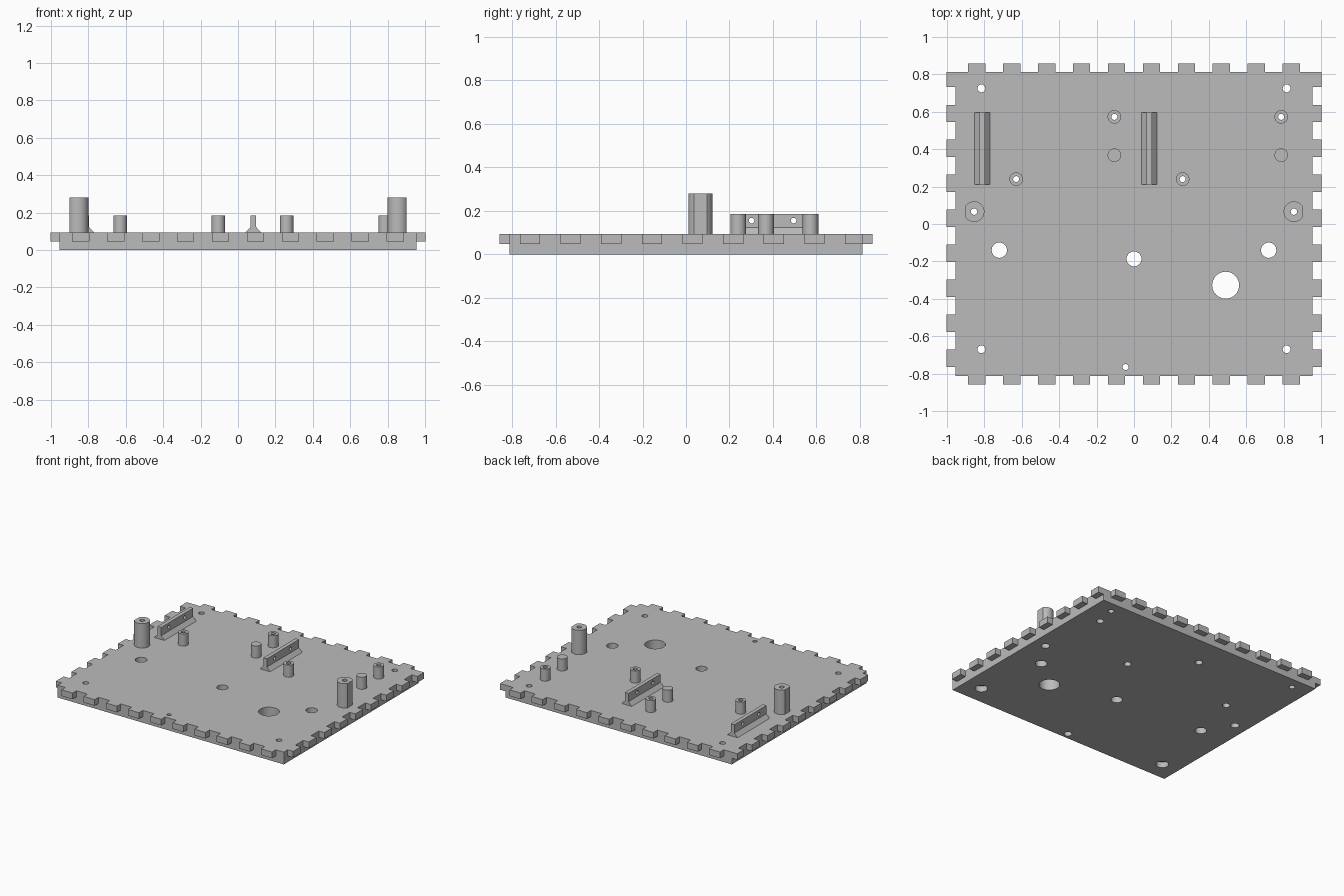
import bpy, bmesh, math

if "Cube" in bpy.data.objects:
    bpy.data.objects.remove(bpy.data.objects["Cube"])

grey = bpy.data.materials.new("plain_grey")
grey.diffuse_color = (0.5, 0.5, 0.5, 1)
grey.use_nodes = True
grey.node_tree.nodes["Principled BSDF"].inputs["Base Color"].default_value = grey.diffuse_color

TOP, MID = 0.094, 0.047          # plate top, underside of tabs
BX, BY, TAB = 0.955, 0.812, 0.0465
PITCH, HALF = 0.187, 0.0465      # tab spacing and half width


def make(name, bm):
    bmesh.ops.recalc_face_normals(bm, faces=bm.faces)
    me = bpy.data.meshes.new(name)
    bm.to_mesh(me)
    bm.free()
    me.materials.append(grey)
    ob = bpy.data.objects.new(name, me)
    bpy.context.collection.objects.link(ob)
    return ob


def prism(bm, pts, vec):
    """Extrude a closed polygon along a vector."""
    n = len(pts)
    a = [bm.verts.new(p) for p in pts]
    b = [bm.verts.new([p[i] + vec[i] for i in range(3)]) for p in pts]
    bm.faces.new(a)
    bm.faces.new(b[::-1])
    for i in range(n):
        j = (i + 1) % n
        bm.faces.new((a[i], a[j], b[j], b[i]))


def drill(bm, x, y, r, bore, depth=0.045, n=32):
    """Stepped drill: wide at the underside, narrow above."""
    rings = []
    for rad, z in ((bore, -0.05), (bore, depth), (r, depth + 1e-4), (r, 0.4)):
        rings.append([bm.verts.new((x + rad * math.cos(2 * math.pi * k / n),
                                    y + rad * math.sin(2 * math.pi * k / n), z))
                      for k in range(n)])
    for a, b in zip(rings, rings[1:]):
        for k in range(n):
            j = (k + 1) % n
            bm.faces.new((a[k], a[j], b[j], b[k]))
    bm.faces.new(rings[0][::-1])
    bm.faces.new(rings[-1])


def boolean(ob, tool, op):
    m = ob.modifiers.new(op.lower(), 'BOOLEAN')
    m.operation, m.object, m.solver = op, tool, 'EXACT'
    bpy.context.view_layer.objects.active = ob
    bpy.ops.object.modifier_apply(modifier=m.name)
    bpy.data.objects.remove(tool)


def smooth(ob):
    bpy.ops.object.select_all(action='DESELECT')
    ob.select_set(True)
    bpy.context.view_layer.objects.active = ob
    bpy.ops.object.shade_smooth_by_angle(angle=math.radians(30))


# Upper layer outline with tabs, walked counter-clockwise
tabs_x = [PITCH * (k - 4.5) for k in range(10)]
tabs_y = [-0.718 + PITCH * k for k in range(9)]
outline = [(-BX, -BY)]
for c in tabs_x:
    outline += [(c - HALF, -BY), (c - HALF, -BY - TAB), (c + HALF, -BY - TAB), (c + HALF, -BY)]
outline.append((BX, -BY))
for c in tabs_y:
    e = min(c + HALF, BY)
    outline += [(BX, c - HALF), (BX + TAB, c - HALF), (BX + TAB, e)]
    if e < BY:
        outline.append((BX, e))
for c in tabs_x[::-1]:
    outline += [(c + HALF, BY), (c + HALF, BY + TAB), (c - HALF, BY + TAB), (c - HALF, BY)]
for c in tabs_y[::-1]:
    e = min(c + HALF, BY)
    if e < BY:
        outline.append((-BX, e))
    outline += [(-BX - TAB, e), (-BX - TAB, c - HALF), (-BX, c - HALF)]

bm = bmesh.new()
prism(bm, [(x, y, MID) for x, y in outline], (0, 0, TOP - MID))
plate = make("base_plate", bm)
bm = bmesh.new()
prism(bm, [(-BX, -BY, 0), (BX, -BY, 0), (BX, BY, 0), (-BX, BY, 0)], (0, 0, MID))
boolean(plate, make("lower_layer", bm), 'UNION')

# Positions of standoffs and holes
screw_posts = [(-0.63, 0.24), (-0.105, 0.573), (0.26, 0.24), (0.787, 0.573)]
solid_posts = [(-0.105, 0.368), (0.787, 0.368)]
tall_posts = [(-0.855, 0.066), (0.855, 0.066)]
holes = [(x, y, 0.016, 0.026) for x, y in screw_posts]
holes += [(x, y, 0.017, 0.03) for x, y in tall_posts]
for s in (-1, 1):
    holes += [(s * 0.816, 0.725, 0.021, 0.021), (s * 0.816, -0.67, 0.021, 0.044),
              (s * 0.72, -0.14, 0.041, 0.041)]
holes += [(-0.045, -0.765, 0.016, 0.028), (0, -0.187, 0.04, 0.04), (0.49, -0.327, 0.072, 0.072)]

bm = bmesh.new()
for h in holes:
    drill(bm, *h)
boolean(plate, make("plate_drills", bm), 'DIFFERENCE')
smooth(plate)


def post(name, x, y, r, top, hole=0, flat=None):
    """Round standoff, with an optional flat on its outer side."""
    n, side = 48, (1 if x > 0 else -1)
    pts = []
    if flat:
        a = math.acos(flat / r)
        angles = [a + (2 * math.pi - 2 * a) * k / n for k in range(n + 1)]
    else:
        angles = [2 * math.pi * k / n for k in range(n)]
    for t in angles:
        pts.append((x + side * r * math.cos(t), y + r * math.sin(t), TOP))
    bm = bmesh.new()
    prism(bm, pts, (0, 0, top - TOP))
    ob = make(name, bm)
    if hole:
        bm = bmesh.new()
        drill(bm, x, y, hole, hole)
        boolean(ob, make("post_drill", bm), 'DIFFERENCE')
    smooth(ob)


for x, y in screw_posts:
    post("screw_post", x, y, 0.036, 0.186, 0.016)
for x, y in solid_posts:
    post("solid_post", x, y, 0.036, 0.186)
for x, y in tall_posts:
    post("tall_post", x, y, 0.055, 0.28, 0.017, 0.046)

# Upright rails with flared feet and two cross holes
for cx in (-0.811, 0.082):
    prof = [(-0.042, TOP), (0.042, TOP), (0.015, 0.123), (0.015, 0.186),
            (-0.015, 0.186), (-0.015, 0.123)]
    bm = bmesh.new()
    prism(bm, [(cx + x, 0.21, z) for x, z in prof], (0, 0.387, 0))
    rail = make("mounting_rail", bm)
    bm = bmesh.new()
    for y in (0.302, 0.495):
        prism(bm, [(cx - 0.1, y + 0.013 * math.cos(k * math.pi / 12),
                    0.155 + 0.013 * math.sin(k * math.pi / 12)) for k in range(24)], (0.2, 0, 0))
    boolean(rail, make("rail_drill", bm), 'DIFFERENCE')
    smooth(rail)
